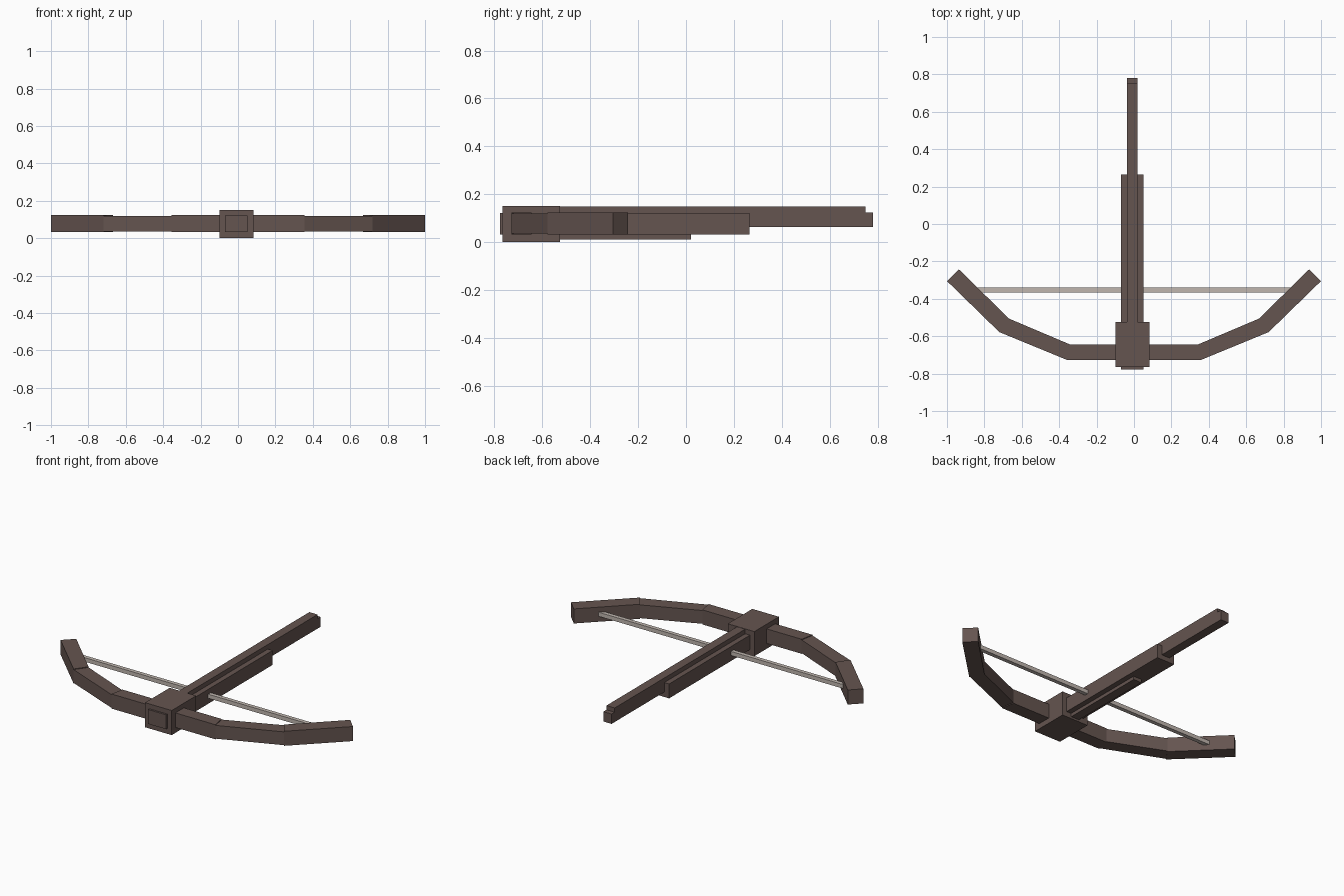
import bpy
import bmesh
from mathutils import Vector

cube = bpy.data.objects.get("Cube")
if cube:
    bpy.data.objects.remove(cube, do_unlink=True)


def material(name, rgb):
    mat = bpy.data.materials.new(name)
    mat.use_nodes = True
    mat.diffuse_color = (*rgb, 1)
    mat.node_tree.nodes["Principled BSDF"].inputs["Base Color"].default_value = (*rgb, 1)
    return mat


wood = material("dark_wood", (0.13, 0.09, 0.08))
cord = material("pale_cord", (0.53, 0.47, 0.43))


def prism(name, outline, bottom, top, mat):
    """Extrude a flat outline straight up from bottom to top."""
    bm = bmesh.new()
    face = bm.faces.new([bm.verts.new((x, y, bottom)) for x, y in outline])
    new = bmesh.ops.extrude_face_region(bm, geom=[face])["geom"]
    verts = [v for v in new if isinstance(v, bmesh.types.BMVert)]
    bmesh.ops.translate(bm, verts=verts, vec=Vector((0, 0, top - bottom)))
    bmesh.ops.recalc_face_normals(bm, faces=bm.faces)
    mesh = bpy.data.meshes.new(name)
    bm.to_mesh(mesh)
    bm.free()
    mesh.materials.append(mat)
    obj = bpy.data.objects.new(name, mesh)
    bpy.context.collection.objects.link(obj)
    return obj


def box(name, centre, half, front, back, bottom, top, mat=wood):
    left, right = centre - half, centre + half
    outline = [(left, front), (right, front), (right, back), (left, back)]
    return prism(name, outline, bottom, top, mat)


# Stock: wide body, long tiller, stepped top rail and short under rail
MID = -0.009
box("stock_body", MID, 0.061, -0.777, 0.265, 0.033, 0.122)
box("tiller", MID, 0.028, -0.70, 0.78, 0.063, 0.124)
box("top_rail", MID, 0.028, -0.70, 0.75, 0.12, 0.15)
box("under_rail", MID, 0.028, -0.70, 0.02, 0.012, 0.04)

# Block holding the bow
box("head_block", MID, 0.091, -0.765, -0.525, 0, 0.152)

# Bow: straight centre and two mitred limb sections on each side
outer = [(0.355, -0.728), (0.72, -0.578), (1.0, -0.305)]
inner = [(0.34, -0.645), (0.668, -0.506), (0.937, -0.242)]


def flip(point):
    return (-point[0], point[1])


prism("bow_centre", [flip(outer[0]), outer[0], inner[0], flip(inner[0])],
      0.033, 0.123, wood)
for side in ("left", "right"):
    for i, (part, low, high) in enumerate((("mid", 0.037, 0.119),
                                           ("tip", 0.033, 0.123))):
        outline = [outer[i], outer[i + 1], inner[i + 1], inner[i]]
        if side == "right":
            outline = [flip(p) for p in outline]
        prism(f"{side}_limb_{part}", outline, low, high, wood)

# Taut string between the limb tips
box("bow_string", 0, 0.85, -0.365, -0.34, 0.067, 0.092, cord)
